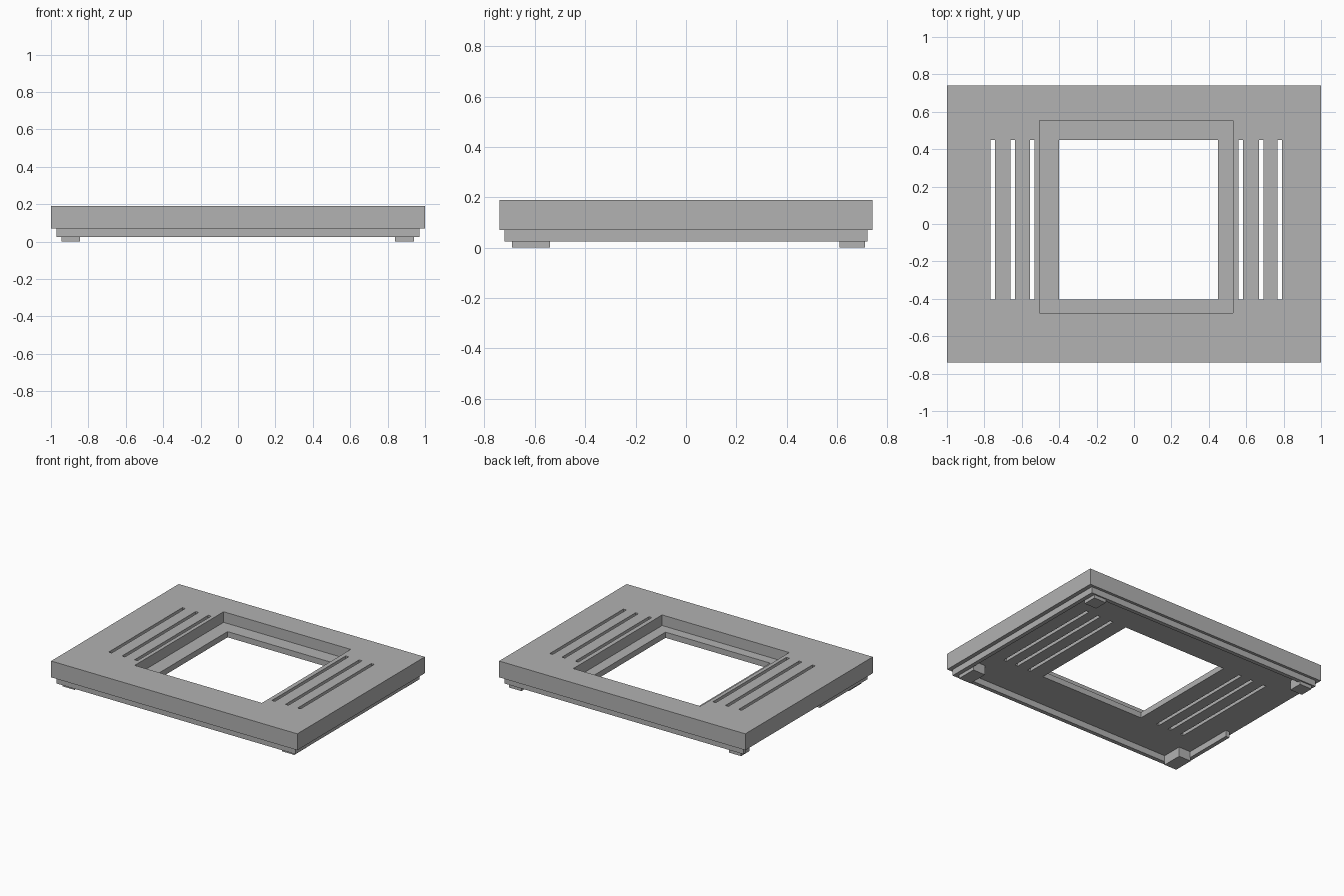
import bpy
from mathutils import Vector

old = bpy.data.objects.get("Cube")
if old:
    bpy.data.objects.remove(old, do_unlink=True)

grey = bpy.data.materials.new("plain grey")
grey.use_nodes = True
colour = (0.445, 0.445, 0.445, 1)
grey.diffuse_color = colour
grey.node_tree.nodes["Principled BSDF"].inputs["Base Color"].default_value = colour


def box(name, x, y, z):
    """Box from (min, max) ranges on each axis."""
    low, high = (Vector(c) for c in zip(x, y, z))
    bpy.ops.mesh.primitive_cube_add(size=1, location=(low + high) / 2)
    ob = bpy.context.object
    ob.name = name
    ob.scale = high - low
    bpy.ops.object.transform_apply(location=False, rotation=False, scale=True)
    ob.data.materials.append(grey)
    return ob


def cut(target, x, y, z):
    """Cut a box-shaped hole and remove the cutter."""
    cutter = box("cutter", x, y, z)
    cutter.hide_render = True
    mod = target.modifiers.new("cut", 'BOOLEAN')
    mod.operation, mod.solver, mod.object = 'DIFFERENCE', 'EXACT', cutter
    bpy.context.view_layer.objects.active = target
    bpy.ops.object.modifier_apply(modifier=mod.name)
    bpy.data.objects.remove(cutter, do_unlink=True)


UNDER, LEDGE, TOP = 0.07, 0.112, 0.19
THROUGH = (-0.1, 0.4)

# Main plate with a stepped window
plate = box("plate", (-1, 1), (-0.74, 0.74), (UNDER, TOP))
cut(plate, (-0.505, 0.528), (-0.477, 0.554), (LEDGE, 0.4))
cut(plate, (-0.4, 0.45), (-0.405, 0.45), THROUGH)

# Vent slots on both sides of the window
for middle in (-0.755, -0.647, -0.545, 0.572, 0.681, 0.78):
    cut(plate, (middle - 0.012, middle + 0.012), (-0.405, 0.45), THROUGH)

# Thin skirt under the plate, open along part of one side
skirt = box("skirt", (-0.97, 0.97), (-0.72, 0.72), (0.025, UNDER))
cut(skirt, (-0.94, 0.94), (-0.69, 0.69), THROUGH)
cut(skirt, (-1.1, -0.93), (-0.17, 0.69), THROUGH)

# Feet
for side, x in (("right", (-0.945, -0.845)), ("left", (0.84, 0.94))):
    for end, y in (("front", (-0.69, -0.54)), ("back", (0.61, 0.71))):
        box(f"{end}_{side}_foot", x, y, (0, UNDER))
